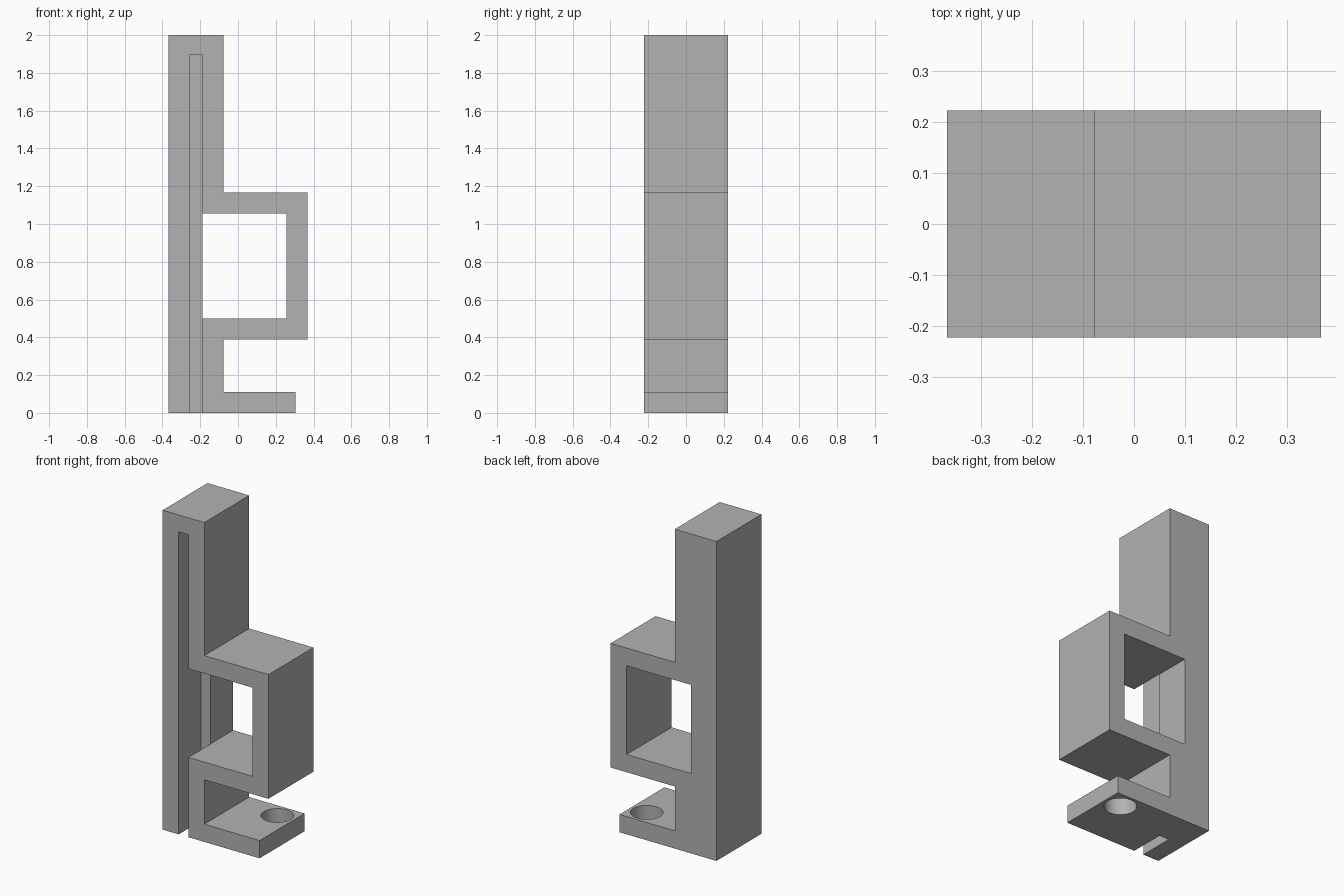
import bpy, bmesh, math

if "Cube" in bpy.data.objects:
    bpy.data.objects.remove(bpy.data.objects["Cube"])

UNIT = 2 / 36          # wall thickness is two units
LEFT = -6.6 * UNIT     # outer face of the post
HALF = 4 * UNIT        # half depth

grey = bpy.data.materials.new("plain grey")
grey.use_nodes = True
grey.diffuse_color = (0.45, 0.45, 0.45, 1)
grey.node_tree.nodes["Principled BSDF"].inputs["Base Color"].default_value = (0.45, 0.45, 0.45, 1)


def extrude_profile(name, points, y0, y1):
    """Prism from an x-z outline in units, measured from the post's outer face."""
    bm = bmesh.new()
    face = bm.faces.new([bm.verts.new((LEFT + x * UNIT, y0, z * UNIT)) for x, z in points])
    ext = bmesh.ops.extrude_face_region(bm, geom=[face])
    verts = [v for v in ext["geom"] if isinstance(v, bmesh.types.BMVert)]
    bmesh.ops.translate(bm, verts=verts, vec=(0, y1 - y0, 0))
    bmesh.ops.recalc_face_normals(bm, faces=bm.faces)
    mesh = bpy.data.meshes.new(name)
    bm.to_mesh(mesh)
    bm.free()
    mesh.materials.append(grey)
    obj = bpy.data.objects.new(name, mesh)
    bpy.context.collection.objects.link(obj)
    return obj


def rect(x0, x1, z0, z1):
    return [(x0, z0), (x1, z0), (x1, z1), (x0, z1)]


def cut(body, cutter):
    """Subtract a cutter from the body and discard it."""
    cutter.hide_render = True
    mod = body.modifiers.new("cut", 'BOOLEAN')
    mod.operation = 'DIFFERENCE'
    mod.solver = 'EXACT'
    mod.object = cutter
    bpy.context.view_layer.objects.active = body
    bpy.ops.object.modifier_apply(modifier=mod.name)
    bpy.data.objects.remove(cutter)


# Post with square loop and foot plate
outline = [(0, 0), (12.1, 0), (12.1, 2), (5.2, 2), (5.2, 7), (13.2, 7),
           (13.2, 21), (5.2, 21), (5.2, 36), (0, 36)]
bracket = extrude_profile("slotted_bracket", outline, -HALF, HALF)

# Square opening through the loop
cut(bracket, extrude_profile("loop_opening", rect(3.2, 11.2, 9, 19), -0.4, 0.4))

# Narrow slot in the front half of the post, open at the bottom
cut(bracket, extrude_profile("front_slot", rect(2, 3.21, -2, 34.1), -0.4, 0))

# Round hole near the back corner of the foot plate
bpy.ops.mesh.primitive_cylinder_add(vertices=64, radius=0.093, depth=0.3,
                                    location=(LEFT + 10.1 * UNIT, 2 * UNIT, UNIT))
hole = bpy.context.object
hole.name = "screw_hole"
hole.data.materials.append(grey)
cut(bracket, hole)

bpy.ops.object.select_all(action='DESELECT')
bracket.select_set(True)
bpy.context.view_layer.objects.active = bracket
bpy.ops.object.shade_smooth_by_angle(angle=math.radians(30))
